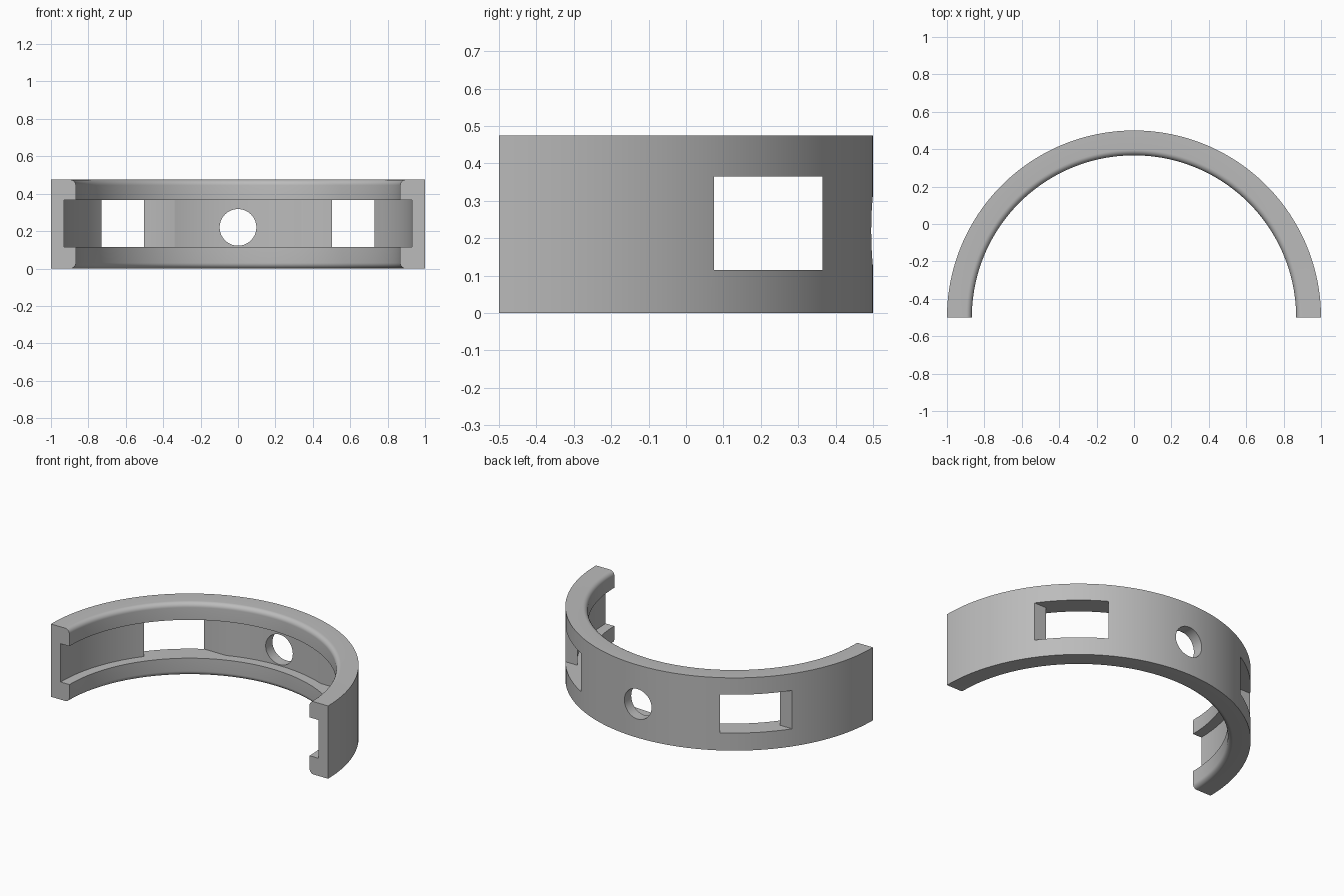
import bpy, bmesh, math
from mathutils import Matrix, Vector

cube = bpy.data.objects.get("Cube")
if cube:
    bpy.data.objects.remove(cube, do_unlink=True)

HEIGHT, OUTER, INNER, GROOVE = 0.475, 1.0, 0.867, 0.93
LOW, HIGH = 0.115, 0.365      # groove floor and ceiling
FILLET = 0.03
CENTRE_Y = -0.5

grey = bpy.data.materials.new("grey")
grey.use_nodes = True
colour = (0.5, 0.5, 0.5, 1)
grey.diffuse_color = colour
grey.node_tree.nodes["Principled BSDF"].inputs["Base Color"].default_value = colour


def make_object(name, bm):
    bmesh.ops.recalc_face_normals(bm, faces=bm.faces)
    mesh = bpy.data.meshes.new(name)
    bm.to_mesh(mesh)
    bm.free()
    mesh.materials.append(grey)
    obj = bpy.data.objects.new(name, mesh)
    bpy.context.collection.objects.link(obj)
    return obj


def fillet(z, start):
    """Quarter-round points on an inner rim edge."""
    points = []
    for i in range(9):
        a = math.radians(start + 90 * i / 8)
        points.append((INNER + FILLET + FILLET * math.cos(a), z + FILLET * math.sin(a)))
    return points


# Channel cross-section swept through a half turn
profile = [(OUTER, 0), (OUTER, HEIGHT)]
profile += fillet(HEIGHT - FILLET, 90)
profile += [(INNER, HIGH), (GROOVE, HIGH), (GROOVE, LOW), (INNER, LOW)]
profile += fillet(FILLET, 180)

bm = bmesh.new()
steps = 128
rings = []
for s in range(steps + 1):
    a = math.pi * s / steps
    rings.append([bm.verts.new((r * math.cos(a), CENTRE_Y + r * math.sin(a), z))
                  for r, z in profile])
for first, second in zip(rings, rings[1:]):
    for i in range(len(profile)):
        j = (i + 1) % len(profile)
        bm.faces.new((first[i], first[j], second[j], second[i]))
bm.faces.new(rings[0])
bm.faces.new(rings[-1])
ring = make_object("half_ring", bm)

# Window cutter runs straight across both sides
bm = bmesh.new()
size = Vector((2.4, 0.29, HIGH - LOW))
place = Matrix.Translation((0, 0.22, (LOW + HIGH) / 2)) @ Matrix.Diagonal(size.to_4d())
bmesh.ops.create_cube(bm, size=1, matrix=place)
window_cutter = make_object("window_cutter", bm)

# Round hole cutter through the middle of the back
bm = bmesh.new()
place = Matrix.Translation((0, 0.45, 0.22)) @ Matrix.Rotation(math.pi / 2, 4, "X")
bmesh.ops.create_cone(bm, cap_ends=True, segments=64, radius1=0.098,
                      radius2=0.098, depth=0.4, matrix=place)
hole_cutter = make_object("hole_cutter", bm)

bpy.ops.object.select_all(action="DESELECT")
bpy.context.view_layer.objects.active = ring
ring.select_set(True)
for cutter in (window_cutter, hole_cutter):
    cutter.hide_render = True
    cut = ring.modifiers.new(cutter.name, "BOOLEAN")
    cut.operation = "DIFFERENCE"
    cut.solver = "EXACT"
    cut.object = cutter
    bpy.ops.object.modifier_apply(modifier=cut.name)
    bpy.data.objects.remove(cutter, do_unlink=True)

bpy.ops.object.shade_smooth_by_angle(angle=math.radians(30))
